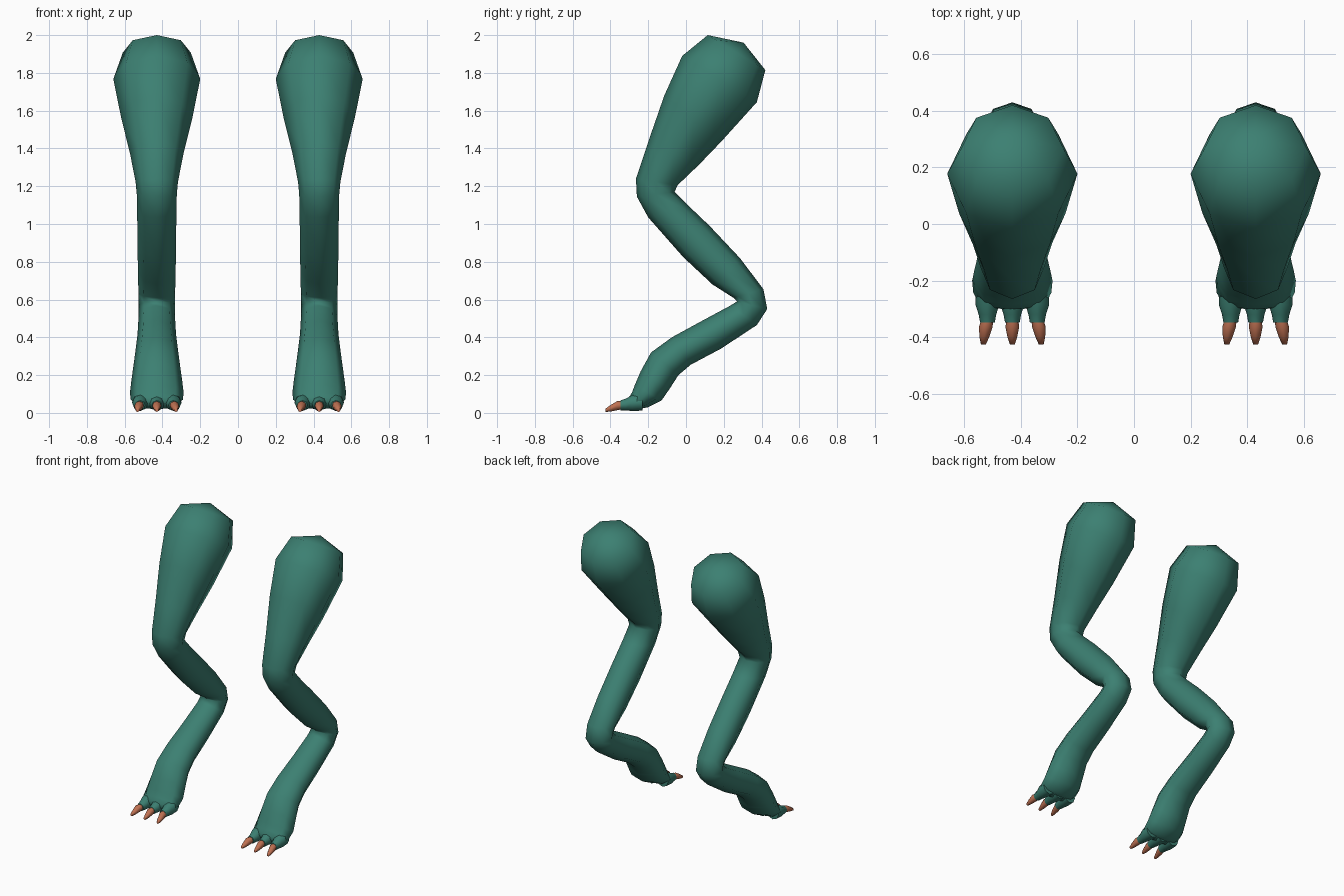
import bpy, bmesh, math
from mathutils import Vector

if "Cube" in bpy.data.objects:
    bpy.data.objects.remove(bpy.data.objects["Cube"])


def material(name, rgb):
    m = bpy.data.materials.new(name)
    m.diffuse_color = (*rgb, 1)
    m.use_nodes = True
    m.node_tree.nodes["Principled BSDF"].inputs["Base Color"].default_value = m.diffuse_color
    return m


GREEN = material("teal green skin", (0.045, 0.215, 0.168))
CLAW = material("terracotta claw", (0.52, 0.165, 0.085))


def loft(name, rings, sides, mat, start=None, end=None, angle=60):
    """Skin rings given as (centre, axis_u, axis_v); start/end are pole points."""
    bm = bmesh.new()
    loops = []
    for c, u, v in rings:
        loops.append([bm.verts.new(c + u * math.cos(2 * math.pi * i / sides)
                                   + v * math.sin(2 * math.pi * i / sides))
                      for i in range(sides)])
    for a, b in zip(loops, loops[1:]):
        for i in range(sides):
            j = (i + 1) % sides
            bm.faces.new((a[i], a[j], b[j], b[i]))
    for loop, pole in ((loops[0], start), (loops[-1], end)):
        if pole is None:
            bm.faces.new(loop)
        else:
            p = bm.verts.new(pole)
            for i in range(sides):
                bm.faces.new((loop[i], loop[(i + 1) % sides], p))
    bmesh.ops.recalc_face_normals(bm, faces=bm.faces)
    me = bpy.data.meshes.new(name)
    bm.to_mesh(me)
    bm.free()
    me.materials.append(mat)
    ob = bpy.data.objects.new(name, me)
    bpy.context.collection.objects.link(ob)
    bpy.ops.object.select_all(action='DESELECT')
    ob.select_set(True)
    bpy.context.view_layer.objects.active = ob
    bpy.ops.object.shade_smooth_by_angle(angle=math.radians(angle))
    return ob


# Leg cross-sections: front y, front z, back y, back z, half width
LEG = [
    (0.115, 2.00, 0.42, 1.815, 0.18),     # hip dome
    (-0.02, 1.89, 0.375, 1.645, 0.23),
    (-0.115, 1.68, 0.19, 1.44, 0.188),    # thigh
    (-0.20, 1.435, 0.07, 1.315, 0.142),
    (-0.265, 1.24, -0.045, 1.205, 0.112),  # knee
    (-0.26, 1.145, -0.06, 1.17, 0.106),
    (-0.20, 1.035, 0.02, 1.09, 0.104),
    (-0.015, 0.825, 0.125, 0.99, 0.102),  # shin
    (0.14, 0.68, 0.285, 0.82, 0.10),
    (0.25, 0.61, 0.41, 0.655, 0.097),     # heel joint
    (0.27, 0.59, 0.43, 0.55, 0.096),
    (0.235, 0.568, 0.375, 0.465, 0.096),
    (0.09, 0.49, 0.185, 0.34, 0.102),     # lower foot
    (-0.075, 0.40, 0.025, 0.255, 0.113),
    (-0.185, 0.32, -0.04, 0.20, 0.122),
    (-0.24, 0.22, -0.085, 0.13, 0.134),
    (-0.27, 0.15, -0.13, 0.065, 0.142),   # paw
    (-0.285, 0.11, -0.20, 0.03, 0.138),
    (-0.30, 0.085, -0.26, 0.018, 0.118),
]

# Toe and claw paths: y, z, sideways spread, radius
TOE = [(-0.23, 0.058, 0.085, 0.046), (-0.285, 0.052, 0.088, 0.042),
       (-0.32, 0.044, 0.088, 0.031), (-0.348, 0.040, 0.088, 0.026)]
NAIL = [(-0.335, 0.041, 0.088, 0.021), (-0.365, 0.038, 0.094, 0.024),
        (-0.40, 0.024, 0.099, 0.017), (-0.425, 0.014, 0.102, 0.009)]


def digit(name, path, x, spread, mat):
    rings = [(Vector((x + spread * s, y, z)), Vector((0, 0, r)), Vector((r, 0, 0)))
             for y, z, s, r in path]
    loft(name, rings, 8, mat)


for side, x in (("left", -0.43), ("right", 0.43)):
    rings = []
    for fy, fz, by, bz, w in LEG:
        front, back = Vector((x, fy, fz)), Vector((x, by, bz))
        rings.append(((front + back) / 2, (front - back) / 2, Vector((w, 0, 0))))
    loft(side + "_leg", rings, 8, GREEN,
         start=Vector((x, 0.305, 1.96)), end=Vector((x, -0.305, 0.045)), angle=100)
    for label, spread in (("outer_a", -1), ("middle", 0), ("outer_b", 1)):
        digit(f"{side}_{label}_toe", TOE, x, spread, GREEN)
        digit(f"{side}_{label}_claw", NAIL, x, spread, CLAW)
